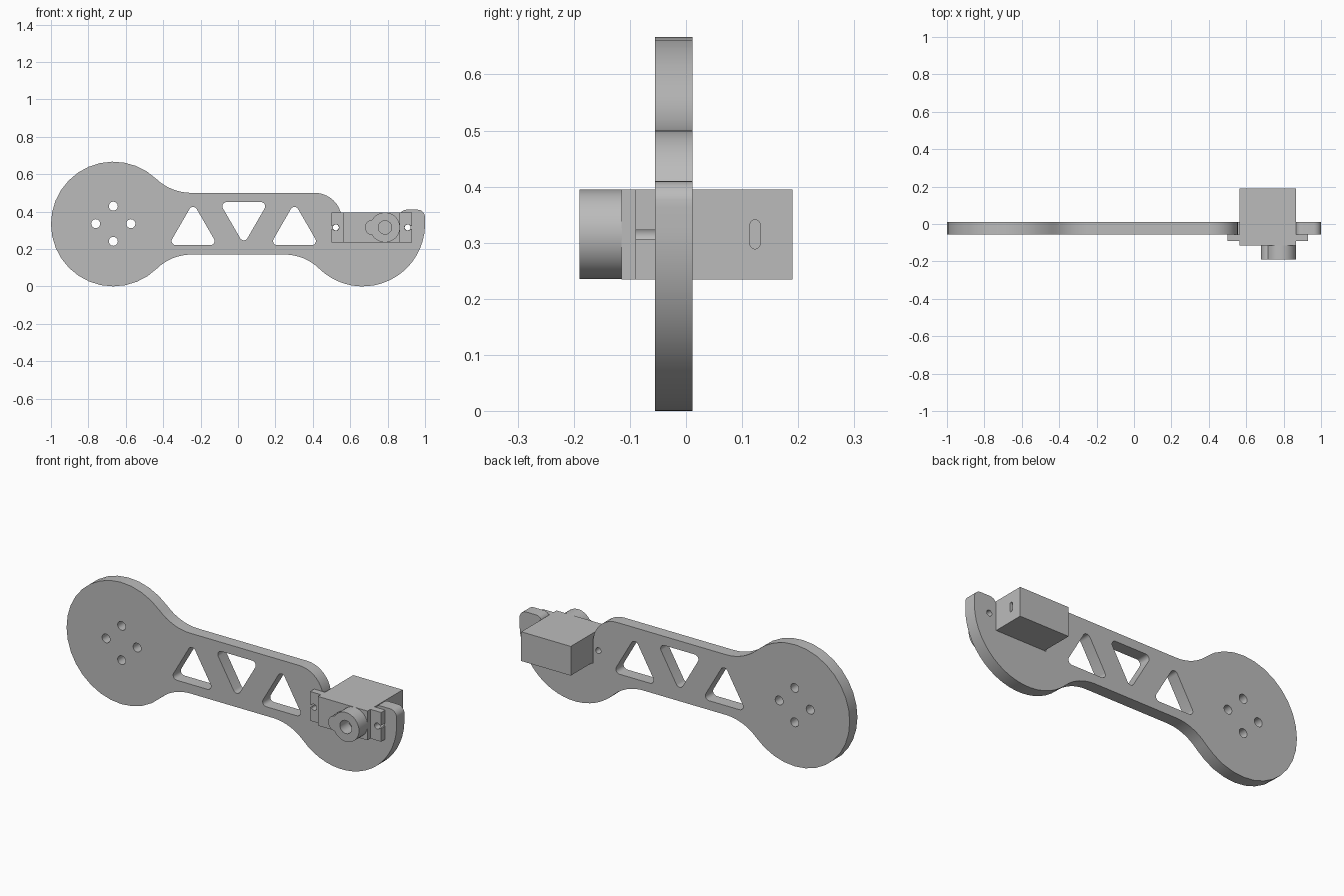
import bpy
import bmesh
from math import sin, cos, atan2, radians, degrees, pi, tau
from mathutils import Vector

if "Cube" in bpy.data.objects:
    bpy.data.objects.remove(bpy.data.objects["Cube"])

GREY = (0.5, 0.5, 0.5, 1)
grey = bpy.data.materials.new("plain grey")
grey.use_nodes = True
grey.diffuse_color = GREY
grey.node_tree.nodes["Principled BSDF"].inputs["Base Color"].default_value = GREY


def arc(cx, cz, r, start, end, steps=8):
    """Points on an arc, angles in degrees."""
    angles = [radians(start + (end - start) * i / steps) for i in range(steps + 1)]
    return [(cx + r * cos(a), cz + r * sin(a)) for a in angles]


def circle(cx, cz, r, sides=24):
    return arc(cx, cz, r, 0, 360 - 360 / sides, sides - 1)


def finish(obj):
    bpy.ops.object.select_all(action='DESELECT')
    obj.select_set(True)
    bpy.context.view_layer.objects.active = obj
    bpy.ops.object.shade_smooth_by_angle(angle=radians(30))


def prism(name, loops, front, back):
    """Fill an x-z outline (further loops are holes) and extrude it along y."""
    curve = bpy.data.curves.new(name + "_outline", 'CURVE')
    curve.dimensions = '2D'
    curve.fill_mode = 'BOTH'
    curve.extrude = (back - front) / 2
    for loop in loops:
        spline = curve.splines.new('POLY')
        spline.points.add(len(loop) - 1)
        for point, (x, z) in zip(spline.points, loop):
            point.co = (x, z, 0, 1)
        spline.use_cyclic_u = True
    source = bpy.data.objects.new(name + "_outline", curve)
    bpy.context.collection.objects.link(source)
    bpy.context.view_layer.update()
    graph = bpy.context.evaluated_depsgraph_get()
    mesh = bpy.data.meshes.new_from_object(source.evaluated_get(graph))
    bpy.data.objects.remove(source)
    bm = bmesh.new()
    bm.from_mesh(mesh)
    for v in bm.verts:
        v.co = Vector((v.co.x, (front + back) / 2 - v.co.z, v.co.y))
    bmesh.ops.remove_doubles(bm, verts=bm.verts, dist=0.0002)
    bmesh.ops.recalc_face_normals(bm, faces=bm.faces)
    bm.to_mesh(mesh)
    bm.free()
    mesh.name = name
    mesh.materials.clear()
    mesh.materials.append(grey)
    obj = bpy.data.objects.new(name, mesh)
    bpy.context.collection.objects.link(obj)
    finish(obj)
    return obj


# Arm plate: two discs joined by a beam with tangent fillets
R = 1 / 3
DISC_X, MID = 1 - R, R
TOP, BOTTOM, FILLET_X = 0.5, 0.17, 0.25


def fillet(height):
    """Radius and contact angle of a fillet between disc and beam edge."""
    d = DISC_X - FILLET_X
    r = (height ** 2 + d ** 2 - R ** 2) / (2 * (R - height))
    return r, degrees(atan2(height + r, d))


top_r, top_a = fillet(TOP - MID)
low_r, low_a = fillet(MID - BOTTOM)
low_z = BOTTOM - low_r
outline = (
    arc(-DISC_X, MID, R, top_a, 360 - low_a, 24)
    + arc(-FILLET_X, low_z, low_r, 180 - low_a, 90)[1:]
    + arc(FILLET_X, low_z, low_r, 90, low_a)
    + arc(DISC_X, MID, R, 180 + low_a, 365, 20)[1:]
    + arc(0.96, 0.37, 0.04, 10, 90, 6)
    + arc(0.9, 0.375, 0.035, 90, 180, 6)
    + [(0.865, 0.235), (0.555, 0.235)]
    + arc(0.41, 0.355, 0.145, 0, 90, 10)
    + arc(-FILLET_X, TOP + top_r, top_r, 270, 180 + top_a)[:-1]
)


def rounded_triangle(cx, cz, up):
    """Equilateral window with rounded corners."""
    points = []
    for k in range(3):
        a = up * 90 + 120 * k
        x, z = cx + 0.107 * cos(radians(a)), cz + 0.107 * sin(radians(a))
        points += arc(x, z, 0.022, a - 60, a + 60, 6)
    return points


windows = [rounded_triangle(-0.24, 0.296, 1),
           rounded_triangle(0.031, 0.375, -1),
           rounded_triangle(0.302, 0.296, 1)]
mount_holes = [circle(-DISC_X + 0.094 * cos(k * pi / 2),
                      0.335 + 0.094 * sin(k * pi / 2), 0.024) for k in range(4)]

# Servo layout
SX, SZ = 0.715, 0.315
HALF_X, HALF_Z = 0.15, 0.08
screw_holes = [circle(SX + s * 0.192, SZ, 0.016, 16) for s in (-1, 1)]
prism("arm_plate", [outline] + windows + mount_holes + screw_holes, -0.055, 0.012)

# Servo body with a cable slot in its outer end
body = prism("servo_body", [[(SX - HALF_X, SZ - HALF_Z), (SX + HALF_X, SZ - HALF_Z),
                             (SX + HALF_X, SZ + HALF_Z), (SX - HALF_X, SZ + HALF_Z)]],
             -0.115, 0.19)
slot = arc(0, 0.017, 0.009, 0, 180) + arc(0, -0.017, 0.009, 180, 360)
cutter = prism("slot_cutter", [slot], -0.02, 0.02)
cutter.hide_render = True
cutter.rotation_euler.z = pi / 2
cutter.location = (SX + HALF_X, 0.123, SZ)
cut = body.modifiers.new("cable_slot", 'BOOLEAN')
cut.object = cutter
cut.solver = 'EXACT'
bpy.context.view_layer.objects.active = body
bpy.ops.object.modifier_apply(modifier=cut.name)
bpy.data.objects.remove(cutter)
finish(body)

# Mounting lugs, each with a keyhole open to its outer end
for side, label in ((-1, "right"), (1, "left")):
    lug = ([(HALF_X, -HALF_Z), (0.215, -HALF_Z), (0.215, -0.008)]
           + arc(0.192, 0, 0.017, -28, -332, 16)
           + [(0.215, 0.008), (0.215, HALF_Z), (HALF_X, HALF_Z)])
    prism(label + "_mounting_lug", [[(SX + side * x, SZ + z) for x, z in lug]],
          -0.09, -0.055)

# Gear housing: large round boss merged with a small one, and the shaft socket
BX, GAP, BIG, SMALL = 0.786, 0.066, 0.08, 0.041
meet_x = (BIG ** 2 - SMALL ** 2 + GAP ** 2) / (2 * GAP)
meet_z = (BIG ** 2 - meet_x ** 2) ** 0.5
big_a = degrees(atan2(meet_z, -meet_x))
small_a = degrees(atan2(meet_z, GAP - meet_x))
housing = (arc(BX, SZ, BIG, -big_a, big_a, 28)
           + arc(BX - GAP, SZ, SMALL, small_a, 360 - small_a, 14)[1:-1])
prism("gear_housing", [housing, circle(BX, SZ, 0.036)], -0.19, -0.114)
